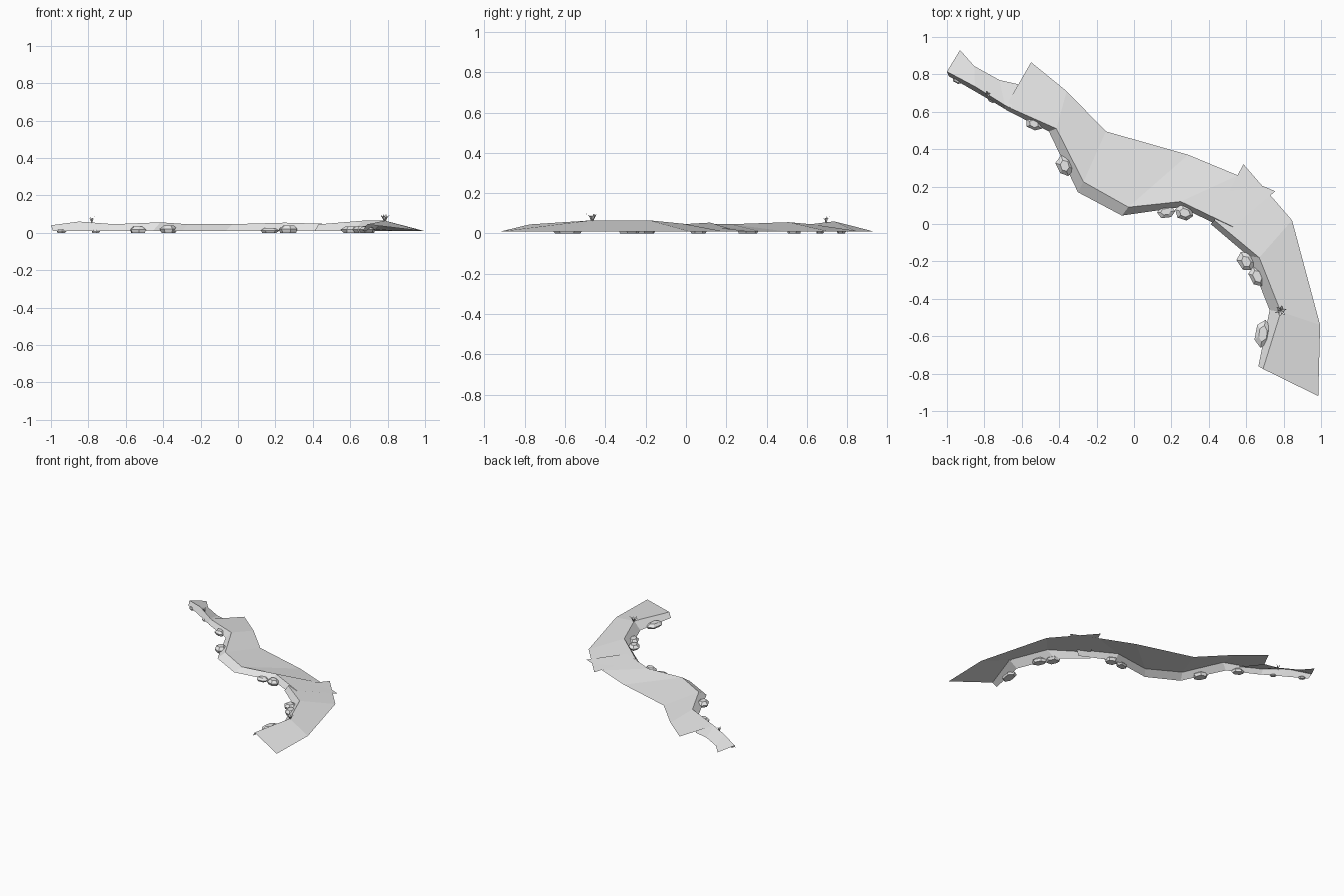
import bpy, bmesh, math, random
from mathutils import Vector, Matrix

old = bpy.data.objects.get("Cube")
if old:
    bpy.data.objects.remove(old, do_unlink=True)
random.seed(4)
BASE_Z = 0.01

grey = bpy.data.materials.new("stone_grey")
grey.use_nodes = True
grey.diffuse_color = (0.8, 0.8, 0.8, 1)
grey.node_tree.nodes["Principled BSDF"].inputs["Base Color"].default_value = (0.8, 0.8, 0.8, 1)


def finish(name, bm):
    mesh = bpy.data.meshes.new(name)
    bm.to_mesh(mesh)
    bm.free()
    mesh.materials.append(grey)
    obj = bpy.data.objects.new(name, mesh)
    bpy.context.collection.objects.link(obj)
    return obj


def bank(name, base, crest, back):
    """Open shell: cliff from base to crest, then ground sloping to the back edge."""
    bm = bmesh.new()
    rows = [[bm.verts.new((x, y, BASE_Z)) for x, y in base],
            [bm.verts.new(p) for p in crest],
            [bm.verts.new((x, y, BASE_Z)) for x, y in back]]
    for low, high in zip(rows, rows[1:]):
        for i in range(len(low) - 1):
            bm.faces.new((low[i], low[i + 1], high[i + 1], high[i]))
    obj = finish(name, bm)
    obj.data.polygons.foreach_set("use_smooth", [False] * len(obj.data.polygons))


# Ground: three overlapping banks along the winding edge
bank("west_bank",
     [(-0.99, 0.79), (-0.80, 0.68), (-0.69, 0.615), (-0.55, 0.54)],
     [(-1, 0.815, 0.04), (-0.85, 0.735, 0.06), (-0.69, 0.635, 0.048), (-0.53, 0.56, 0.04)],
     [(-0.93, 0.93), (-0.855, 0.845), (-0.72, 0.77), (-0.61, 0.745)])
bank("middle_bank",
     [(-0.685, 0.61), (-0.455, 0.495), (-0.30, 0.17), (-0.065, 0.045), (0.25, 0.09), (0.5, -0.03)],
     [(-0.685, 0.63, 0.045), (-0.415, 0.51, 0.056), (-0.27, 0.225, 0.046),
      (-0.03, 0.09, 0.046), (0.25, 0.12, 0.054), (0.53, -0.015, 0.046)],
     [(-0.55, 0.865), (-0.36, 0.71), (-0.15, 0.495), (0.29, 0.37), (0.555, 0.26), (0.755, 0.175)])
bank("east_bank",
     [(0.41, 0.0), (0.61, -0.17), (0.725, -0.46), (0.665, -0.76)],
     [(0.43, 0.02, 0.045), (0.67, -0.18, 0.065), (0.785, -0.47, 0.065), (0.69, -0.775, 0.045)],
     [(0.585, 0.32), (0.845, 0.02), (0.995, -0.54), (0.985, -0.92)])


def rock(name, x, y, length, width, height, angle):
    """Faceted boulder: wide middle ring, narrower foot and cap."""
    bm = bmesh.new()
    rings = []
    for z, size in ((0, 0.8), (0.5, 1), (1, 0.55)):
        ring = []
        for k in range(6):
            a = math.tau * k / 6
            r = size * random.uniform(0.88, 1.08)
            ring.append(bm.verts.new((length * r * math.cos(a), width * r * math.sin(a), height * z)))
        rings.append(ring)
    for low, high in zip(rings, rings[1:]):
        for k in range(6):
            n = (k + 1) % 6
            bm.faces.new((low[k], low[n], high[n], high[k]))
    bm.faces.new(rings[-1])
    bm.faces.new(rings[0][::-1])
    turn = Matrix.Translation((x, y, 0)) @ Matrix.Rotation(math.radians(angle), 4, "Z")
    bmesh.ops.transform(bm, matrix=turn, verts=bm.verts)
    finish(name, bm)


# Boulders at the foot of the cliff
rocks = [(-0.945, 0.77, 0.03, 0.02, 0.018, -30), (-0.76, 0.665, 0.025, 0.018, 0.014, -30),
         (-0.535, 0.535, 0.05, 0.035, 0.034, -30), (-0.37, 0.31, 0.06, 0.046, 0.04, -70),
         (0.17, 0.065, 0.05, 0.034, 0.026, 5), (0.27, 0.06, 0.056, 0.046, 0.04, -20),
         (0.60, -0.20, 0.06, 0.045, 0.034, -60), (0.66, -0.28, 0.062, 0.042, 0.036, -65),
         (0.69, -0.585, 0.078, 0.044, 0.034, 80)]
for i, spec in enumerate(rocks):
    rock(f"rock_{i + 1}", *spec)


def tuft(name, x, y, z, blades, spread, height):
    """Grass tuft: leaning, folded blades that taper to a point."""
    bm = bmesh.new()
    for k in range(blades):
        a = math.tau * k / blades + 0.3
        out = Vector((math.cos(a), math.sin(a), 0))
        side = Vector((-out.y, out.x, 0)) * spread * 0.22
        root = Vector((x, y, z))
        mid = root + out * spread * 0.45 + Vector((0, 0, height * 0.6))
        tip = root + out * spread + Vector((0, 0, height * random.uniform(0.75, 1)))
        a0, a1, b0, b1, t = [bm.verts.new(p) for p in
                             (root - side, root + side, mid - side, mid + side, tip)]
        bm.faces.new((a0, a1, b1, b0))
        bm.faces.new((b0, b1, t))
    finish(name, bm)


# Grass on the crest
tuft("east_grass", 0.785, -0.465, 0.06, 6, 0.032, 0.04)
tuft("west_grass", -0.782, 0.695, 0.05, 4, 0.018, 0.038)
